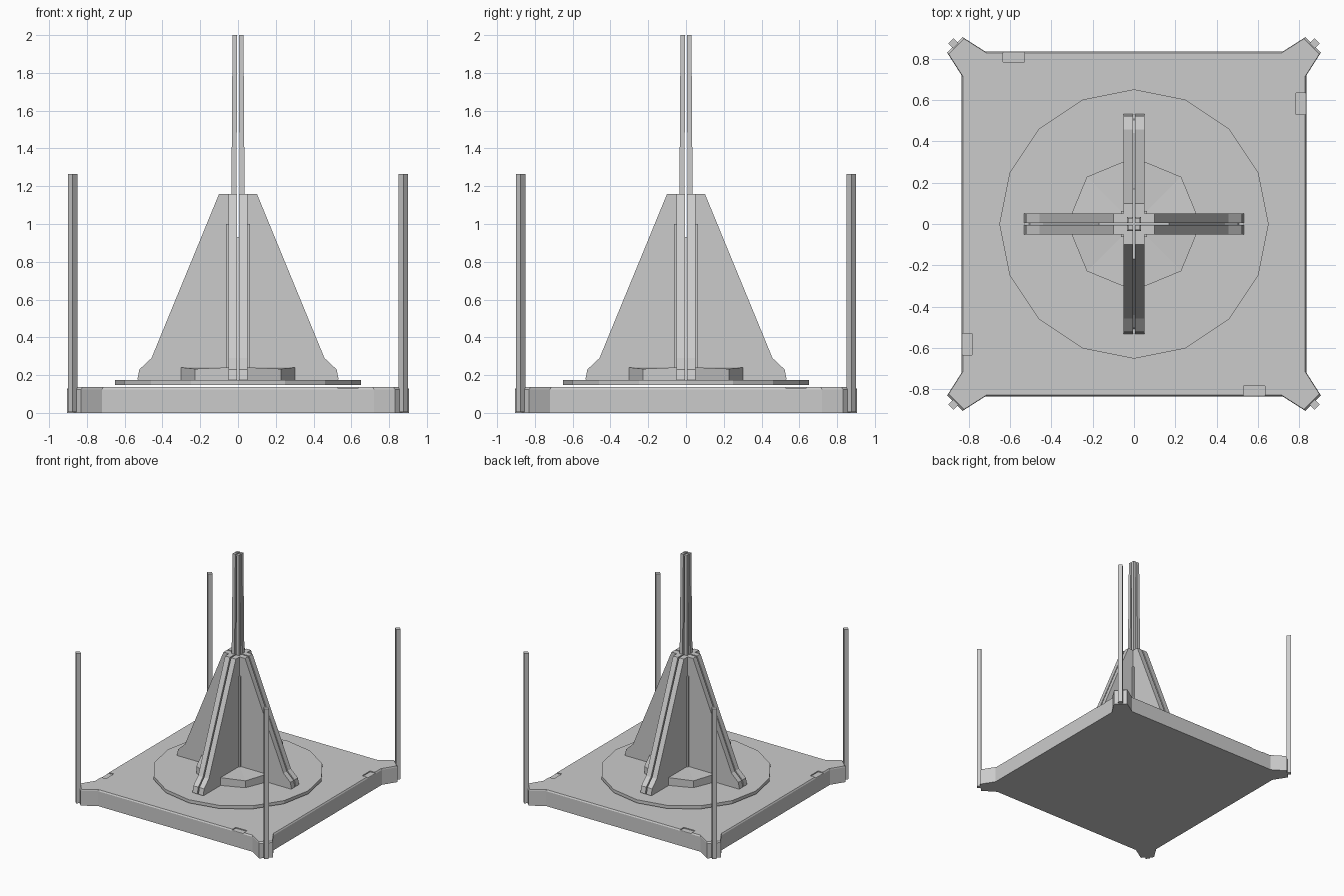
import bpy, bmesh, math
from mathutils import Matrix, Vector

if "Cube" in bpy.data.objects:
    bpy.data.objects.remove(bpy.data.objects["Cube"])

grey = bpy.data.materials.new("plain_grey")
grey.use_nodes = True
colour = (0.6, 0.6, 0.6, 1)
grey.diffuse_color = colour
grey.node_tree.nodes["Principled BSDF"].inputs["Base Color"].default_value = colour


def finish(bm, name, turn=0):
    """Turn a bmesh into a named object, rotated about z."""
    bmesh.ops.recalc_face_normals(bm, faces=bm.faces)
    bm.transform(Matrix.Rotation(turn, 4, 'Z'))
    mesh = bpy.data.meshes.new(name)
    bm.to_mesh(mesh)
    bm.free()
    mesh.materials.append(grey)
    obj = bpy.data.objects.new(name, mesh)
    bpy.context.collection.objects.link(obj)
    return obj


def loft(name, rings, turn=0):
    """Skin a stack of matching point rings and cap both ends."""
    bm = bmesh.new()
    loops = [[bm.verts.new(p) for p in ring] for ring in rings]
    n = len(loops[0])
    for low, high in zip(loops, loops[1:]):
        for i in range(n):
            j = (i + 1) % n
            bm.faces.new((low[i], low[j], high[j], high[i]))
    bm.faces.new(loops[0][::-1])
    bm.faces.new(loops[-1])
    return finish(bm, name, turn)


def rect(x0, x1, y0, y1, z):
    return [(x0, y0, z), (x1, y0, z), (x1, y1, z), (x0, y1, z)]


def box(name, x0, x1, y0, y1, z0, z1, turn=0):
    return loft(name, [rect(x0, x1, y0, y1, z) for z in (z0, z1)], turn)


def slab(name, profile, y0, y1, turn=0):
    return loft(name, [[(r, y, z) for r, z in profile] for y in (y0, y1)], turn)


def polygon(count, radius, z):
    return [(radius * math.cos(math.tau * i / count),
             radius * math.sin(math.tau * i / count), z) for i in range(count)]


quarters = [i * math.pi / 2 for i in range(4)]


# Square base with flared corners and a chamfered top edge
def base_ring(inset, z):
    corner = [(0.835, 0.72), (0.905, 0.83), (0.83, 0.905), (0.72, 0.835)]
    ring = []
    for turn in quarters:
        for x, y in corner:
            p = Matrix.Rotation(turn, 3, 'Z') @ Vector((x, y, 0))
            ring.append((p.x * (1 - inset), p.y * (1 - inset), z))
    return ring


base = loft("base", [base_ring(0, 0), base_ring(0, 0.125), base_ring(0.008, 0.136)])

# Shallow notches, one by each side
for turn in quarters:
    cutter = box("notch_cutter", 0.53, 0.635, -0.833, -0.785, 0.128, 0.2, turn)
    cutter.hide_render = True
    cutter.hide_viewport = True
    cut = base.modifiers.new("notch", 'BOOLEAN')
    cut.operation = 'DIFFERENCE'
    cut.solver = 'EXACT'
    cut.object = cutter

# Round platform
loft("platform", [polygon(16, 0.652, z) for z in (0.148, 0.175)])

# Octagonal plinth, with its diagonal corners slightly lower
bm = bmesh.new()
low = [bm.verts.new(p) for p in polygon(8, 0.323, 0.17)]
top = [bm.verts.new(p) for p in polygon(8, 0.323, 0.243)]
centre = bm.verts.new((0, 0, 0.243))
for v in top[1::2]:
    v.co.z = 0.233
for i in range(8):
    j = (i + 1) % 8
    bm.faces.new((low[i], low[j], top[j], top[i]))
    bm.faces.new((top[i], top[j], centre))
bm.faces.new(low[::-1])
finish(bm, "plinth")

# Paired buttress plates with a recessed web between them
plate = [(0.006, 0.17), (0.528, 0.17), (0.532, 0.18), (0.522, 0.23),
         (0.458, 0.29), (0.1, 1.16), (0.006, 1.16)]
web = [(0, 0.17), (0.51, 0.17), (0.5, 0.22), (0.44, 0.28), (0.17, 0.93), (0, 0.93)]
for turn in quarters:
    slab("buttress_plate_a", plate, 0.005, 0.05, turn)
    slab("buttress_plate_b", plate, -0.05, -0.005, turn)
    slab("buttress_web", web, -0.006, 0.006, turn)
    # Corner post in the angle between buttresses
    box("core_post", 0.006, 0.063, 0.006, 0.063, 0.17, 1.0, turn)
    # Tapered spire prong
    loft("spire_prong", [rect(0.008, 0.036, 0.008, 0.036, 1.0),
                         rect(0.006, 0.031, 0.006, 0.031, 1.7),
                         rect(0.004, 0.029, 0.004, 0.029, 2.0)], turn)

    # Slim mast at each corner, turned to face outwards
    mast = box("corner_mast", -0.0177, 0.0177, -0.0177, 0.0177, 0.005, 1.265, math.pi / 4)
    mast.location = Matrix.Rotation(turn, 3, 'Z') @ Vector((0.875, 0.875, 0))
